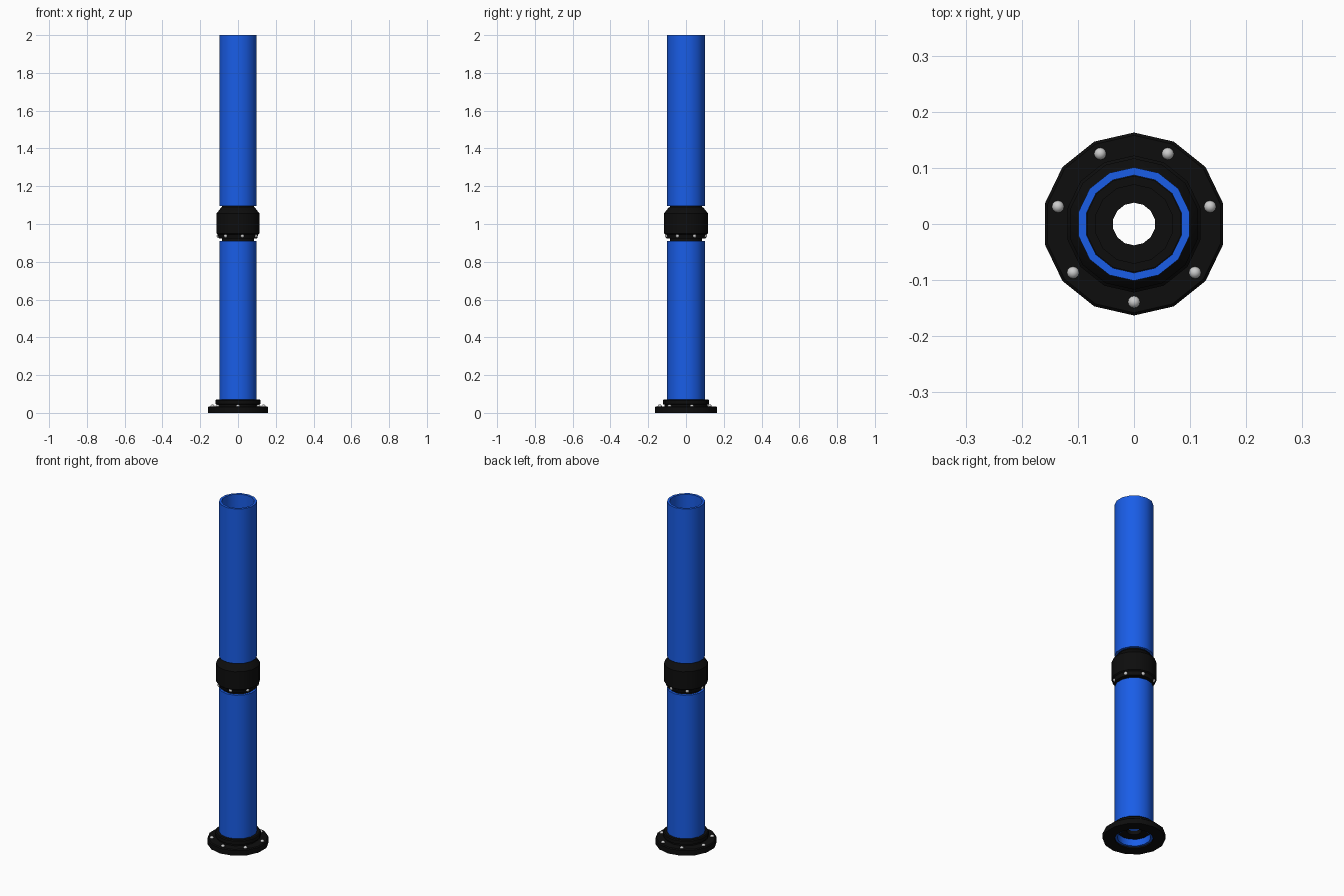
import bpy, bmesh, math
from mathutils import Matrix

if "Cube" in bpy.data.objects:
    bpy.data.objects.remove(bpy.data.objects["Cube"])

SIDES = 14


def material(name, color):
    m = bpy.data.materials.new(name)
    m.diffuse_color = color
    m.use_nodes = True
    m.node_tree.nodes["Principled BSDF"].inputs["Base Color"].default_value = m.diffuse_color
    return m


BLUE = material("blue_paint", (0.01, 0.11, 0.8, 1))
BLACK = material("black_rubber", (0.004, 0.004, 0.004, 1))


def finish(name, bm, mat, angle):
    bmesh.ops.recalc_face_normals(bm, faces=bm.faces)
    me = bpy.data.meshes.new(name)
    bm.to_mesh(me)
    bm.free()
    ob = bpy.data.objects.new(name, me)
    bpy.context.collection.objects.link(ob)
    if mat:
        me.materials.append(mat)
    bpy.ops.object.select_all(action='DESELECT')
    ob.select_set(True)
    bpy.context.view_layer.objects.active = ob
    bpy.ops.object.shade_smooth_by_angle(angle=math.radians(angle))
    return ob


def lathe(name, profile, mat):
    """Revolve a closed (radius, z) profile, with a corner facing +y."""
    bm = bmesh.new()
    rings = []
    for i in range(SIDES):
        a = math.pi / 2 + 2 * math.pi * i / SIDES
        rings.append([bm.verts.new((r * math.cos(a), r * math.sin(a), z)) for r, z in profile])
    n = len(profile)
    for i in range(SIDES):
        p, q = rings[i], rings[(i + 1) % SIDES]
        for j in range(n):
            k = (j + 1) % n
            bm.faces.new((p[j], q[j], q[k], p[k]))
    return finish(name, bm, mat, 30)


def tube(name, z0, z1):
    lathe(name, [(0.087, z0), (0.101, z0), (0.101, z1), (0.087, z1)], BLUE)


def bolts(name, radius, z, start, size):
    bm = bmesh.new()
    for i in range(7):
        a = math.radians(start) + 2 * math.pi * i / 7
        bmesh.ops.create_uvsphere(
            bm, u_segments=12, v_segments=8, radius=size,
            matrix=Matrix.Translation((radius * math.cos(a), radius * math.sin(a), z)))
    finish(name, bm, None, 60)


# Pipes
tube("lower_pipe", 0.008, 0.91)
tube("upper_pipe", 1.095, 2.0)

# Base flange with collar and an inner plate with a round hole
lathe("base_flange", [
    (0.100, 0.0), (0.163, 0.0), (0.163, 0.030), (0.158, 0.035), (0.113, 0.035),
    (0.113, 0.044), (0.122, 0.046), (0.122, 0.066), (0.117, 0.071),
    (0.038, 0.071), (0.038, 0.047), (0.100, 0.047)], BLACK)
bolts("base_bolts", 0.139, 0.034, -90, 0.011)

# Coupling whose necks slip into both pipes
lathe("coupling", [
    (0.070, 0.890), (0.086, 0.890), (0.086, 0.922), (0.104, 0.924), (0.110, 0.945),
    (0.117, 0.950), (0.117, 1.055), (0.092, 1.087), (0.086, 1.090),
    (0.086, 1.115), (0.070, 1.115)], BLACK)
bolts("coupling_bolts", 0.103, 0.937, -90 + 180 / SIDES, 0.010)
